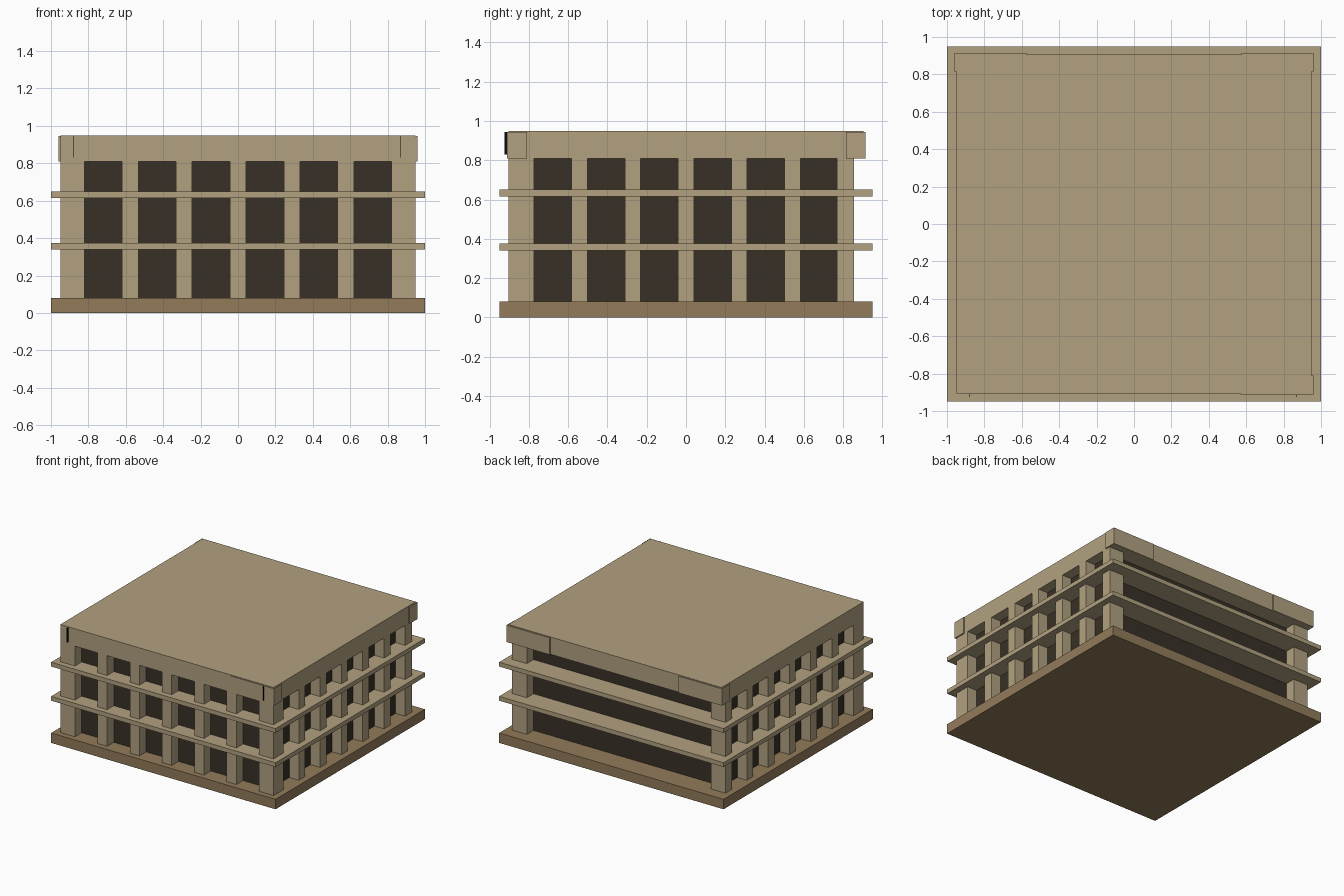
import bpy

cube = bpy.data.objects.get("Cube")
if cube:
    bpy.data.objects.remove(cube, do_unlink=True)


def material(name, color):
    m = bpy.data.materials.new(name)
    m.use_nodes = True
    m.diffuse_color = (*color, 1)
    m.node_tree.nodes["Principled BSDF"].inputs["Base Color"].default_value = (*color, 1)
    return m


stone = material("tan stone", (0.445, 0.357, 0.216))
earth = material("brown stone", (0.287, 0.198, 0.102))
glass = material("dark glass", (0.040, 0.030, 0.019))
black = material("black", (0.004, 0.004, 0.004))


def box(name, x, y, z, mat):
    """Box from (min, max) ranges on each axis."""
    ranges = (x, y, z)
    bpy.ops.mesh.primitive_cube_add(size=1, location=[sum(r) / 2 for r in ranges])
    ob = bpy.context.object
    ob.scale = [r[1] - r[0] for r in ranges]
    ob.name = name
    bpy.ops.object.transform_apply(location=False, rotation=False, scale=True)
    ob.data.materials.append(mat)
    return ob


W, FRONT, BACK = 0.95, -0.905, 0.855   # outer faces of the columns
DEPTH = 0.085                          # column depth
BASE, EAVE, TOP = 0.08, 0.81, 0.95
shaft = (BASE, EAVE)

# Base slab, glazed core and floor ledges
box("base", (-1, 1), (-0.95, 0.95), (0, BASE), earth)
box("glass_core", (-W + DEPTH, W - DEPTH), (FRONT + DEPTH, BACK - DEPTH), shaft, glass)
for i, z in enumerate((0.34, 0.615)):
    box(f"floor_ledge_{i + 1}", (-1, 1), (-0.95, 0.95), (z, z + 0.035), stone)

# Corner columns
for side, s in (("right", -1), ("left", 1)):
    x = sorted((s * W, s * 0.82))
    box(f"front_{side}_corner_column", x, (FRONT, -0.775), shaft, stone)
    box(f"back_{side}_corner_column", x, (BACK - DEPTH, BACK), shaft, stone)

# Columns between the windows; the back has an open band of glass
for i in range(-2, 3):
    cx, cy = i * 0.288, i * 0.271
    box("front_column", (cx - 0.043, cx + 0.043), (FRONT, FRONT + DEPTH), shaft, stone)
    for side, s in (("right", -1), ("left", 1)):
        x = sorted((s * W, s * (W - DEPTH)))
        box(f"{side}_column", x, (cy - 0.04, cy + 0.04), shaft, stone)

# Roof block with thin fascia plates at the corners
box("roof", (-W, W), (FRONT, 0.905), (EAVE, TOP), stone)
plate = (EAVE, TOP - 0.005)
box("front_fascia_plate", (0.57, 0.96), (-0.912, FRONT), plate, stone)
box("left_front_fascia_plate", (W, 0.96), (-0.912, -0.81), plate, stone)
for side, s in (("right", -1), ("left", 1)):
    box(f"back_{side}_fascia_plate", sorted((s * 0.575, s * 0.96)), (0.905, 0.914), plate, stone)
    box(f"{side}_back_fascia_plate", sorted((s * W, s * 0.96)), (0.815, 0.914), plate, stone)

# Thin upright fins on the front fascia
for x in (-0.88, 0.87):
    box("fascia_fin", (x - 0.0015, x + 0.0015), (-0.925, FRONT), (0.83, 0.945), black)
